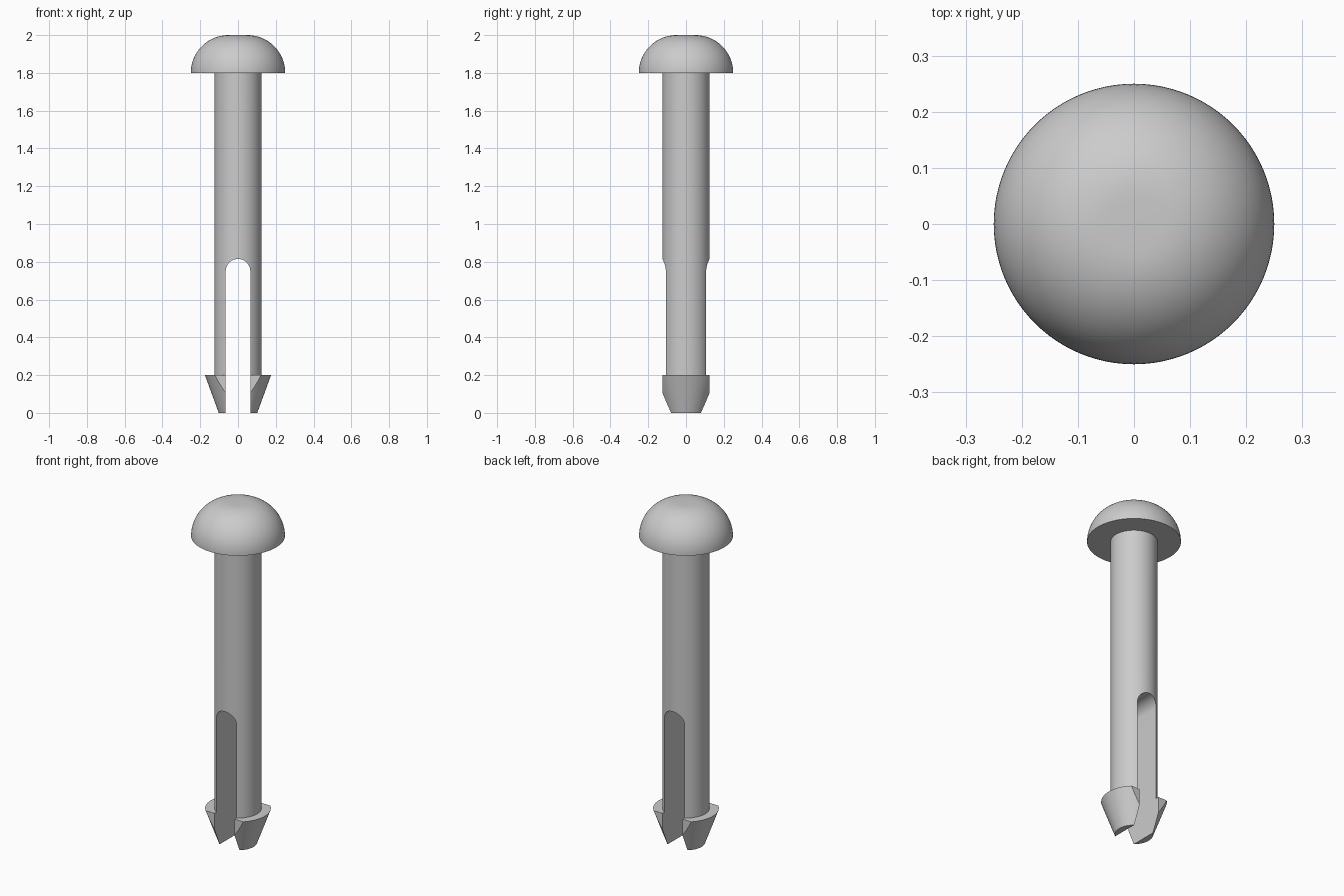
import bpy
import bmesh
import math
from mathutils import Matrix

cube = bpy.data.objects.get("Cube")
if cube:
    bpy.data.objects.remove(cube, do_unlink=True)

SEGMENTS = 96
SHAFT_R = 0.125
SLOT_R = 0.065
SLOT_CENTRE = 0.75
BARB_TOP = 0.2
HEAD_BASE = 1.8

grey = bpy.data.materials.new("plain grey")
grey.use_nodes = True
grey.diffuse_color = (0.6, 0.6, 0.6, 1)
grey.node_tree.nodes["Principled BSDF"].inputs["Base Color"].default_value = (0.6, 0.6, 0.6, 1)


def make_object(name, bm):
    bmesh.ops.recalc_face_normals(bm, faces=bm.faces)
    mesh = bpy.data.meshes.new(name)
    bm.to_mesh(mesh)
    bm.free()
    mesh.materials.append(grey)
    obj = bpy.data.objects.new(name, mesh)
    bpy.context.collection.objects.link(obj)
    return obj


def cone(name, r_bottom, r_top, z0, z1):
    bm = bmesh.new()
    bmesh.ops.create_cone(bm, cap_ends=True, segments=SEGMENTS, radius1=r_bottom,
                          radius2=r_top, depth=z1 - z0,
                          matrix=Matrix.Translation((0, 0, (z0 + z1) / 2)))
    return make_object(name, bm)


def activate(obj):
    bpy.ops.object.select_all(action='DESELECT')
    obj.select_set(True)
    bpy.context.view_layer.objects.active = obj


def boolean(obj, cutter, operation):
    activate(obj)
    mod = obj.modifiers.new("cut", 'BOOLEAN')
    mod.operation = operation
    mod.solver = 'EXACT'
    mod.object = cutter
    bpy.ops.object.modifier_apply(modifier=mod.name)


def smooth(obj):
    activate(obj)
    bpy.ops.object.shade_smooth_by_angle(angle=math.radians(30))


# Head: a quarter-round edge around a small flat crown, revolved
bm = bmesh.new()
steps = 20
crown, edge = 0.05, 0.2
points = [(0, HEAD_BASE)]
for i in range(steps + 1):
    a = math.pi / 2 * i / steps
    points.append((crown + edge * math.cos(a), HEAD_BASE + edge * math.sin(a)))
points.append((0, HEAD_BASE + edge))
verts = [bm.verts.new((r, 0, z)) for r, z in points]
edges = [bm.edges.new(pair) for pair in zip(verts, verts[1:])]
bmesh.ops.spin(bm, geom=verts + edges, cent=(0, 0, 0), axis=(0, 0, 1),
               angle=2 * math.pi, steps=SEGMENTS)
bmesh.ops.remove_doubles(bm, verts=bm.verts, dist=0.0001)
head = make_object("head", bm)

# Shaft and flared barbs
shaft = cone("shaft", SHAFT_R, SHAFT_R, BARB_TOP, HEAD_BASE)
barbs = cone("barbs", 0.102, 0.175, 0, BARB_TOP)

# Helper box that trims the barbs flat at front and back
bm = bmesh.new()
bmesh.ops.create_cube(bm, size=1, matrix=Matrix.Diagonal((1, 2 * SHAFT_R, 1, 1)))
trim = make_object("trim_helper", bm)

# Helper for the round-topped slot running front to back
bm = bmesh.new()
outline = [(-SLOT_R, -0.1), (SLOT_R, -0.1)]
for i in range(33):
    a = math.pi * i / 32
    outline.append((SLOT_R * math.cos(a), SLOT_CENTRE + SLOT_R * math.sin(a)))
face = bm.faces.new([bm.verts.new((x, -0.5, z)) for x, z in outline])
extruded = bmesh.ops.extrude_face_region(bm, geom=[face])["geom"]
bmesh.ops.translate(bm, vec=(0, 1, 0),
                    verts=[v for v in extruded if isinstance(v, bmesh.types.BMVert)])
slot = make_object("slot_helper", bm)

boolean(barbs, trim, 'INTERSECT')
for part in (shaft, barbs):
    boolean(part, slot, 'DIFFERENCE')
for part in (head, shaft, barbs):
    smooth(part)
for helper in (trim, slot):
    bpy.data.objects.remove(helper, do_unlink=True)
